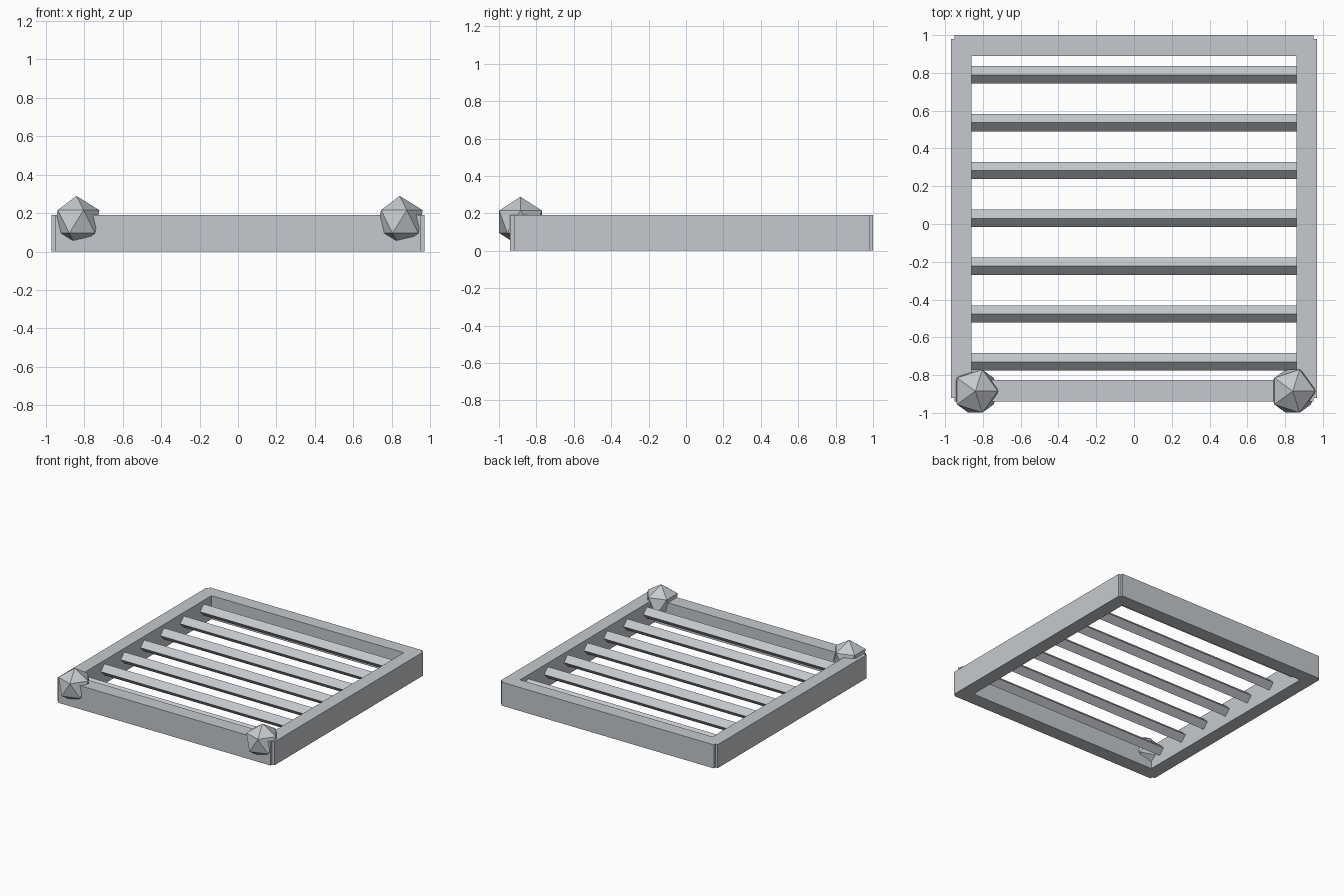
import bpy
import bmesh
from math import radians, sqrt
from mathutils import Matrix

old = bpy.data.objects.get("Cube")
if old:
    bpy.data.objects.remove(old, do_unlink=True)

# Single grey metal for every part
metal = bpy.data.materials.new("pale_grey_metal")
metal.use_nodes = True
grey = (0.56, 0.59, 0.62, 1)
metal.diffuse_color = grey
metal.node_tree.nodes["Principled BSDF"].inputs["Base Color"].default_value = grey


def add_object(name, bm):
    bmesh.ops.recalc_face_normals(bm, faces=bm.faces)
    mesh = bpy.data.meshes.new(name)
    bm.to_mesh(mesh)
    bm.free()
    mesh.materials.append(metal)
    obj = bpy.data.objects.new(name, mesh)
    bpy.context.collection.objects.link(obj)
    return obj


HEIGHT = 0.19
INNER_X, INNER_BACK, INNER_FRONT = 0.86, 0.89, -0.825
OUTER_X, OUTER_BACK, OUTER_FRONT = 0.97, 1.0, -0.94
NOTCH = 0.02

# Frame: open rectangle with a small square notch in each outer corner
bm = bmesh.new()
edges = []


def loop(points):
    verts = [bm.verts.new((x, y, 0)) for x, y in points]
    for a, b in zip(verts, verts[1:] + verts[:1]):
        edges.append(bm.edges.new((a, b)))


outline = []
for sx, y, sy in ((1, OUTER_FRONT, -1), (1, OUTER_BACK, 1),
                  (-1, OUTER_BACK, 1), (-1, OUTER_FRONT, -1)):
    step_x, step_y = sx * (OUTER_X - NOTCH), y - sy * NOTCH
    corner = [(step_x, y), (step_x, step_y), (sx * OUTER_X, step_y)]
    outline += corner if sx * sy < 0 else corner[::-1]
loop(outline)
loop([(INNER_X, INNER_FRONT), (INNER_X, INNER_BACK),
      (-INNER_X, INNER_BACK), (-INNER_X, INNER_FRONT)])
bmesh.ops.triangle_fill(bm, edges=edges, use_beauty=True)
bottom = list(bm.faces)
top = bmesh.ops.extrude_face_region(bm, geom=bottom, use_keep_orig=True)["geom"]
bmesh.ops.translate(bm, vec=(0, 0, HEIGHT),
                    verts=[v for v in top if isinstance(v, bmesh.types.BMVert)])
add_object("frame", bm)

# Slats: square bars standing on edge between the side rails
side = 0.046 * sqrt(2)
for i in range(7):
    bm = bmesh.new()
    bmesh.ops.create_cube(bm, size=1)
    place = (Matrix.Translation((0, 0.79 - i * 0.2533, 0.115))
             @ Matrix.Rotation(radians(45), 4, 'X')
             @ Matrix.Diagonal((2 * INNER_X + 0.02, side, side, 1)))
    bmesh.ops.transform(bm, matrix=place, verts=bm.verts)
    add_object(f"slat_{i + 1}", bm)

# Faceted knobs sunk into the front corners
for name, sx in (("left_knob", 1), ("right_knob", -1)):
    bm = bmesh.new()
    bmesh.ops.create_icosphere(bm, subdivisions=1, radius=0.134,
                               matrix=Matrix.Translation((sx * 0.84, -0.885, 0.155)))
    add_object(name, bm)
